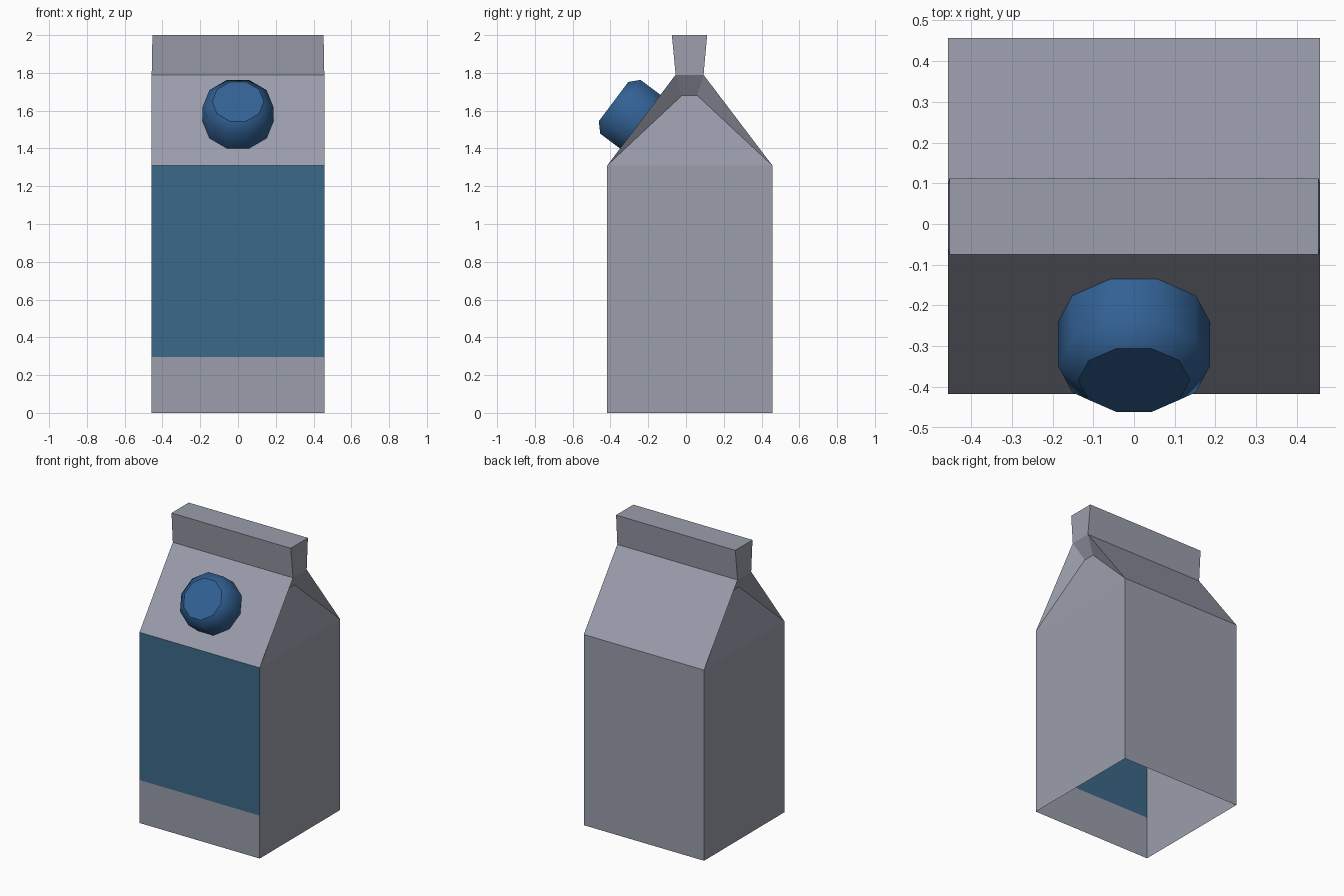
import bpy
import bmesh
import math
from mathutils import Matrix, Vector

cube = bpy.data.objects.get("Cube")
if cube:
    bpy.data.objects.remove(cube, do_unlink=True)


def material(name, rgb):
    mat = bpy.data.materials.new(name)
    mat.use_nodes = True
    mat.diffuse_color = (*rgb, 1)
    mat.node_tree.nodes["Principled BSDF"].inputs["Base Color"].default_value = (*rgb, 1)
    return mat


def finish(bm, name, mats):
    bmesh.ops.recalc_face_normals(bm, faces=bm.faces[:])
    mesh = bpy.data.meshes.new(name)
    bm.to_mesh(mesh)
    bm.free()
    for mat in mats:
        mesh.materials.append(mat)
    obj = bpy.data.objects.new(name, mesh)
    bpy.context.collection.objects.link(obj)
    return obj


card = material("grey card", (0.328, 0.342, 0.413))
label = material("label blue", (0.044, 0.141, 0.25))
plastic = material("cap blue", (0.032, 0.119, 0.296))

# Carton shell, open underneath: levels of (z, half width, front y, back y)
LEVELS = [
    (0, 0.457, -0.417, 0.457),
    (0.295, 0.457, -0.417, 0.457),
    (1.31, 0.457, -0.417, 0.457),
    (1.79, 0.457, -0.055, 0.093),
    (2, 0.453, -0.075, 0.112),
]
LABEL_LEVEL, ROOF_LEVEL = 1, 2
FOLD_DEPTH, FOLD_Z, FOLD_Y = 0.07, 1.68, (-0.022, 0.06)

bm = bmesh.new()
rings = [[bm.verts.new(p) for p in ((-w, f, z), (w, f, z), (w, b, z), (-w, b, z))]
         for z, w, f, b in LEVELS]
for i, (low, high) in enumerate(zip(rings, rings[1:])):
    for side in range(4):
        nxt = (side + 1) % 4
        a, b, c, d = low[side], low[nxt], high[nxt], high[side]
        if i == ROOF_LEVEL and side in (1, 3):
            # Gable folded inwards between the roof slopes
            x = a.co.x - math.copysign(FOLD_DEPTH, a.co.x)
            ys = FOLD_Y if side == 1 else FOLD_Y[::-1]
            p, q = (bm.verts.new((x, y, FOLD_Z)) for y in ys)
            for face in ((a, b, q, p), (a, p, d), (b, c, q), (p, q, c, d)):
                bm.faces.new(face)
        else:
            face = bm.faces.new((a, b, c, d))
            if i == LABEL_LEVEL and side == 0:
                face.material_index = 1
bm.faces.new(rings[-1])
finish(bm, "carton", [card, label])

# Ten-sided screw cap standing square on the front roof slope
SIDES = 10
CAP_PROFILE = [(0.187, 0), (0.187, 0.133), (0.137, 0.178)]
bm = bmesh.new()
rings = []
for radius, height in CAP_PROFILE:
    angles = [math.tau * k / SIDES for k in range(SIDES)]
    rings.append([bm.verts.new((radius * math.cos(t), radius * math.sin(t), height))
                  for t in angles])
for low, high in zip(rings, rings[1:]):
    for k in range(SIDES):
        n = (k + 1) % SIDES
        bm.faces.new((low[k], low[n], high[n], high[k])).smooth = True
top = bm.faces.new(rings[-1])
for edge in top.edges:
    edge.smooth = False
normal = Vector((0, -0.8, 0.6))
tilt = Matrix.Rotation(math.atan2(-normal.y, normal.z), 4, "X")
bm.transform(Matrix.Translation((0, -0.241, 1.541)) @ tilt)
finish(bm, "screw_cap", [plastic])
